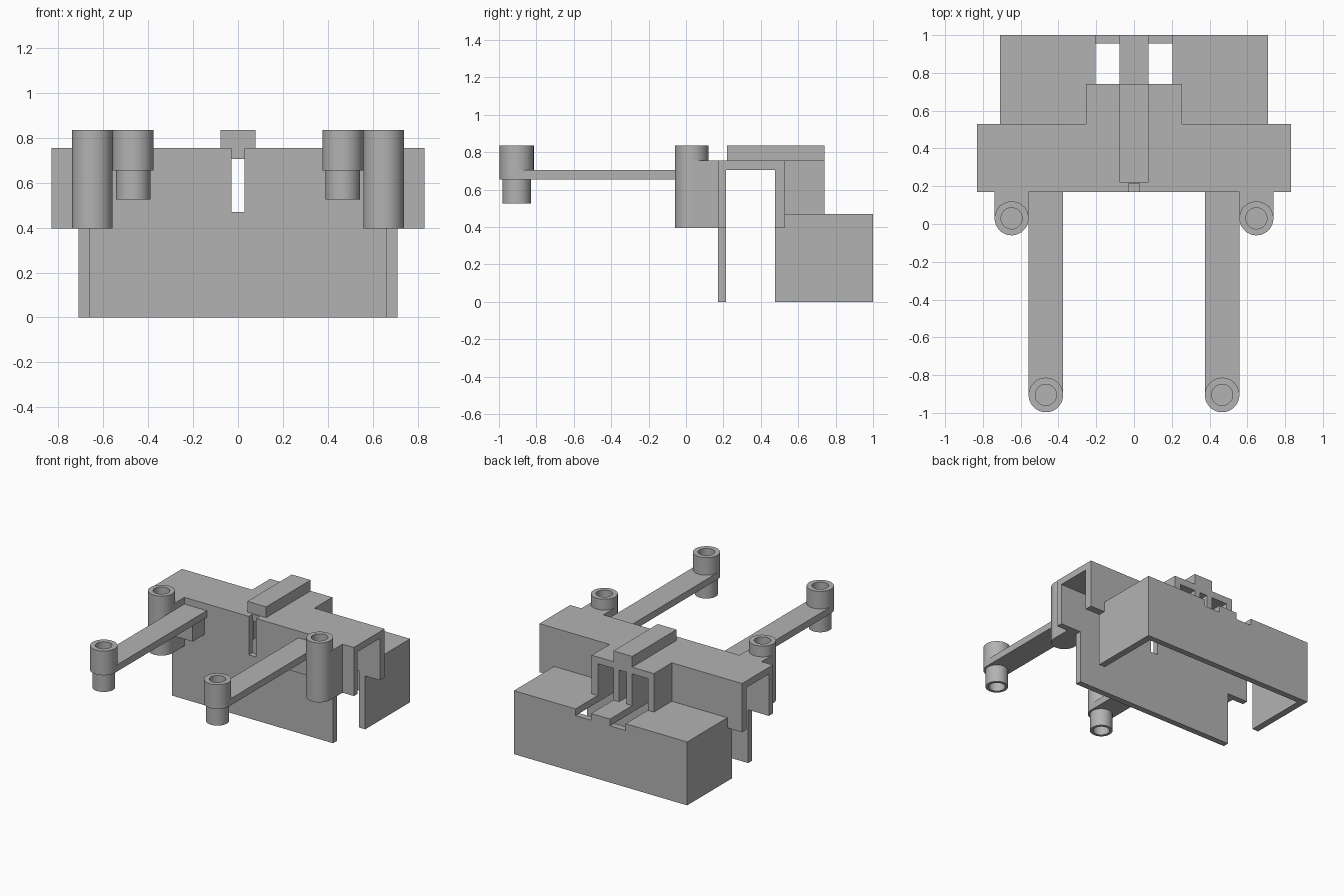
import bpy, bmesh, math

cube = bpy.data.objects.get("Cube")
if cube:
    bpy.data.objects.remove(cube, do_unlink=True)

grey = bpy.data.materials.new("plain_grey")
grey.use_nodes = True
colour = (0.45, 0.45, 0.45, 1)
grey.diffuse_color = colour
grey.node_tree.nodes["Principled BSDF"].inputs["Base Color"].default_value = colour


def finish(name, bm, mirror):
    bmesh.ops.recalc_face_normals(bm, faces=bm.faces)
    mesh = bpy.data.meshes.new(name)
    bm.to_mesh(mesh)
    bm.free()
    mesh.materials.append(grey)
    obj = bpy.data.objects.new(name, mesh)
    bpy.context.collection.objects.link(obj)
    if mirror:
        obj.modifiers.new("Mirror", 'MIRROR').use_mirror_merge = False
    return obj


def prism(name, points, low, high, axis='z', mirror=False):
    """Extrude an outline: (x, y) along z, or (x, z) along y."""
    bm = bmesh.new()
    place = (lambda u, v: (u, v, low)) if axis == 'z' else (lambda u, v: (u, low, v))
    face = bm.faces.new([bm.verts.new(place(u, v)) for u, v in points])
    moved = bmesh.ops.extrude_face_region(bm, geom=[face])["geom"]
    d = high - low
    bmesh.ops.translate(bm, vec=(0, 0, d) if axis == 'z' else (0, d, 0),
                        verts=[g for g in moved if isinstance(g, bmesh.types.BMVert)])
    return finish(name, bm, mirror)


def box(name, x, y, z, mirror=False):
    return prism(name, [(x[0], y[0]), (x[1], y[0]), (x[1], y[1]), (x[0], y[1])], *z, mirror=mirror)


def lathe(name, profile, x, y):
    """Spin an (r, z) profile into a mirrored pair of round posts."""
    bm = bmesh.new()
    verts = [bm.verts.new((r, 0, z)) for r, z in profile]
    edges = [bm.edges.new(pair) for pair in zip(verts, verts[1:])]
    bmesh.ops.spin(bm, geom=verts + edges, cent=(0, 0, 0), axis=(0, 0, 1),
                   angle=math.tau, steps=48, use_duplicate=False)
    bmesh.ops.remove_doubles(bm, verts=bm.verts, dist=0.0005)
    bmesh.ops.translate(bm, verts=bm.verts, vec=(x, y, 0))
    obj = finish(name, bm, True)
    bpy.ops.object.select_all(action='DESELECT')
    obj.select_set(True)
    bpy.context.view_layer.objects.active = obj
    bpy.ops.object.shade_smooth_by_angle(angle=math.radians(35))


def both_sides(half):
    """Complete a left-half outline with its reflection."""
    return half + [(-u, v) for u, v in reversed(half)]


TOP, UNDER, SHELF, WING = 0.755, 0.705, 0.47, 0.395
FRONT, INNER, REAR = 0.215, 0.475, 0.53

# Front plate with wide wings and a central slot
prism("front_plate", both_sides([(0.03, SHELF), (0.03, TOP), (0.83, TOP), (0.83, WING),
                                 (0.66, WING), (0.66, 0)]), 0.17, FRONT, 'y')

# Roof with a central rear extension
prism("roof", both_sides([(0.83, FRONT), (0.83, REAR), (0.255, REAR), (0.255, 0.74)]), UNDER, TOP)
box("roof_rail", (-0.077, 0.077), (0.22, 0.74), (TOP, 0.835))

# Wall behind the tunnel
prism("rear_wing", [(0.205, SHELF), (0.205, UNDER), (0.83, UNDER), (0.83, WING),
                    (0.71, WING), (0.71, SHELF)], INNER, REAR, 'y', True)

# Central housing cheeks and slot guides
box("housing_cheek", (0.205, 0.255), (REAR, 0.74), (SHELF, UNDER), True)
box("slot_guide", (0.03, 0.077), (INNER, 0.74), (SHELF, UNDER), True)

# Rear box, open below and in front
box("box_side", (0.66, 0.71), (INNER, 1), (0, 0.42), True)
box("box_back", (-0.66, 0.66), (0.955, 1), (0, 0.42))
box("box_top", (0.205, 0.71), (INNER, 1), (0.42, SHELF), True)
box("box_top_strip", (-0.077, 0.077), (INNER, 1), (0.42, SHELF))

# Tall sockets beside the arms
lathe("tall_socket", [(0, WING), (0.09, WING), (0.09, 0.835), (0.056, 0.835),
                      (0.056, 0.45), (0, 0.45)], 0.648, 0.03)
# Socket mount keeps clear of the socket bore
box("socket_mount_side", (0.558, 0.578), (0.03, 0.17), (WING, TOP), True)
box("socket_mount_outer", (0.718, 0.738), (0.03, 0.17), (WING, TOP), True)
box("socket_mount_back", (0.578, 0.718), (0.09, 0.17), (WING, TOP), True)

# Forward arms with a stepped socket at each tip
box("arm", (0.375, 0.558), (-0.905, 0.17), (0.655, UNDER), True)
box("arm_bracket", (0.392, 0.542), (0.03, 0.17), (0.525, 0.655), True)
lathe("arm_socket_upper", [(0, 0.655), (0.0915, 0.655), (0.0915, 0.835), (0.056, 0.835),
                           (0.056, UNDER), (0, UNDER)], 0.4665, -0.905)
lathe("arm_socket_lower", [(0, 0.655), (0.077, 0.655), (0.077, 0.525), (0.056, 0.525),
                           (0.056, 0.64), (0, 0.64)], 0.4665, -0.905)
